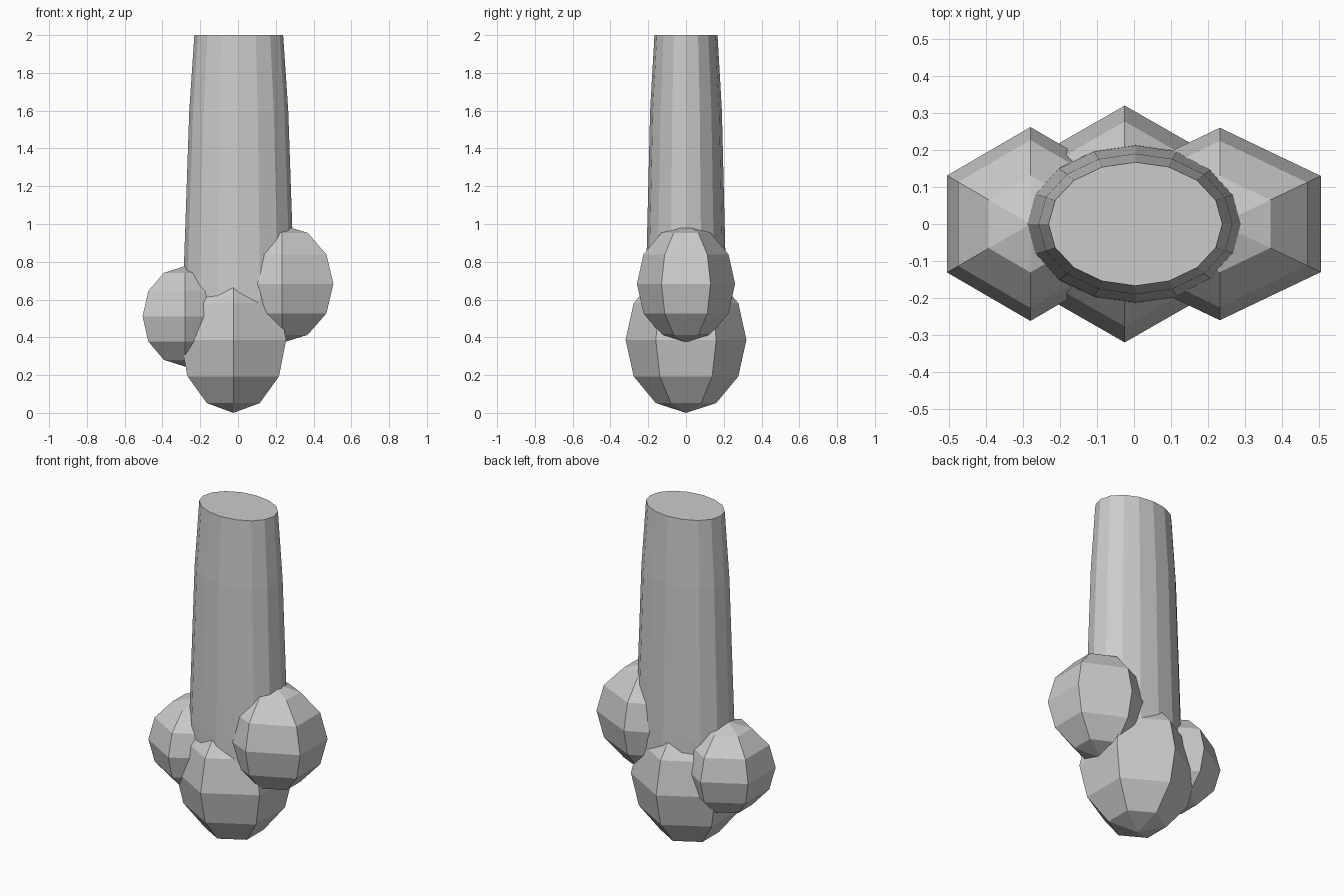
import bpy, bmesh
from math import sin, cos, pi

if "Cube" in bpy.data.objects:
    bpy.data.objects.remove(bpy.data.objects["Cube"])


def lathe(name, centre, rings, sides, phase=0.0):
    """Elliptical loft: rings are (rx, ry, z), capped at both ends."""
    bm = bmesh.new()
    loops = []
    for rx, ry, z in rings:
        if rx == 0:
            loops.append([bm.verts.new((0, 0, z))])
        else:
            angles = [phase + 2 * pi * i / sides for i in range(sides)]
            loops.append([bm.verts.new((rx * cos(a), ry * sin(a), z)) for a in angles])
    for low, high in zip(loops, loops[1:]):
        for i in range(sides):
            j = (i + 1) % sides
            if len(low) == 1:
                bm.faces.new((low[0], high[j], high[i]))
            elif len(high) == 1:
                bm.faces.new((low[i], low[j], high[0]))
            else:
                bm.faces.new((low[i], low[j], high[j], high[i]))
    for loop in (loops[0], loops[-1]):
        if len(loop) > 1:
            bm.faces.new(loop)
    bmesh.ops.recalc_face_normals(bm, faces=bm.faces)
    mesh = bpy.data.meshes.new(name)
    bm.to_mesh(mesh)
    bm.free()
    obj = bpy.data.objects.new(name, mesh)
    obj.location = centre
    bpy.context.collection.objects.link(obj)
    return obj


def ball(name, centre, rx, ry, rz):
    """Six-sided, six-ring ellipsoid with corners facing front and back."""
    rings = [(0, 0, -rz)]
    for i in range(1, 6):
        a = pi * i / 6
        rings.append((rx * sin(a), ry * sin(a), -rz * cos(a)))
    rings.append((0, 0, rz))
    return lathe(name, centre, rings, 6, pi / 6)


# Tapering oval trunk, its lower end buried in the balls
lathe("trunk", (0.004, 0, 0),
      [(0.294, 0.217, 0.42), (0.293, 0.212, 0.7), (0.262, 0.19, 1.6), (0.235, 0.167, 2.0)], 16)

# Three faceted lumps around the base
ball("base_lump", (-0.025, 0, 0.387), 0.323, 0.32, 0.387)
ball("right_lump", (0.232, 0, 0.683), 0.315, 0.26, 0.312)
ball("left_lump", (-0.28, 0, 0.511), 0.26, 0.262, 0.266)
